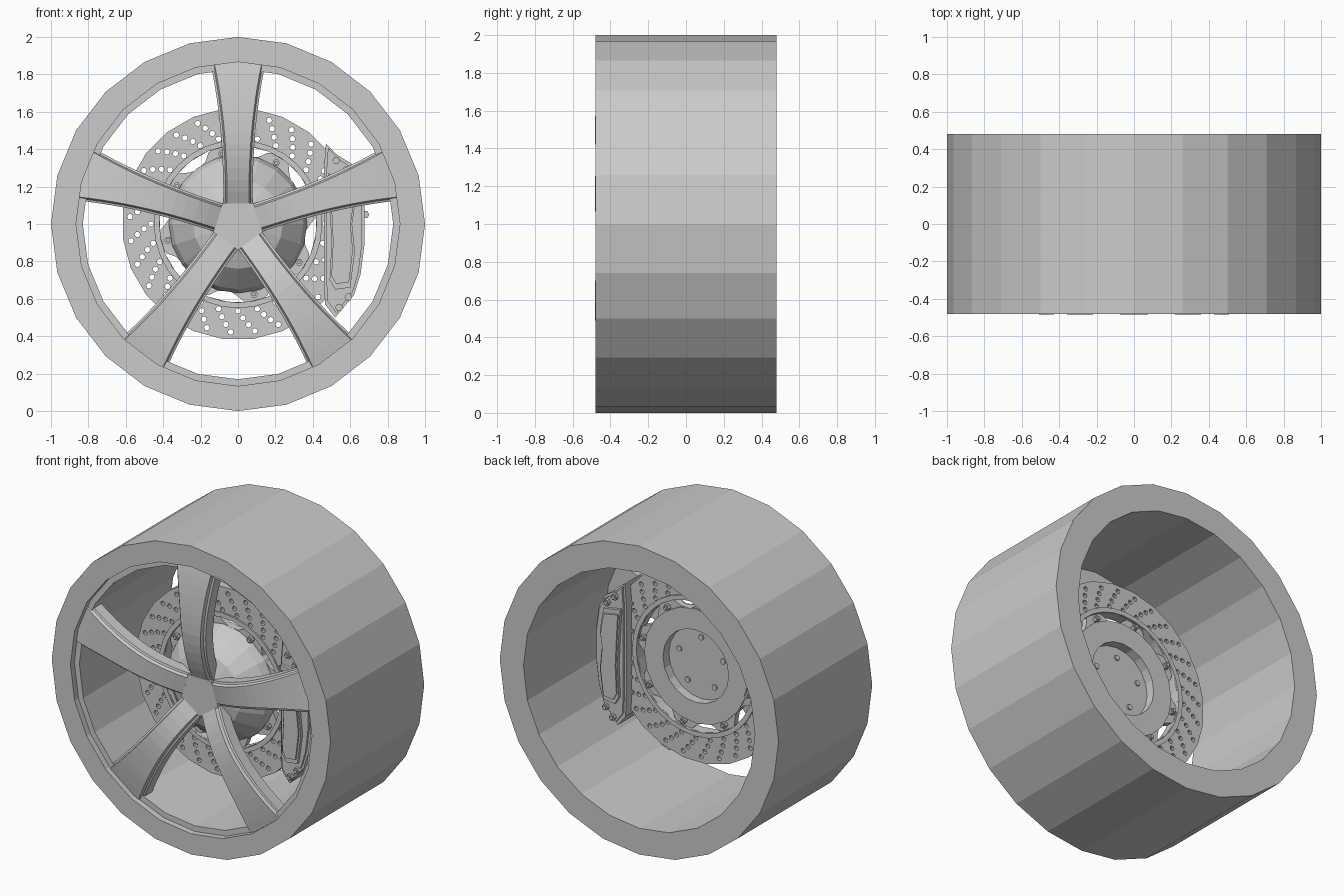
import bpy, bmesh
from math import sin, cos, pi, radians
from mathutils import Matrix, Vector

cube = bpy.data.objects.get("Cube")
if cube:
    bpy.data.objects.remove(cube, do_unlink=True)

grey = bpy.data.materials.new("metal grey")
grey.use_nodes = True
GREY = (0.6, 0.6, 0.6, 1)
grey.diffuse_color = GREY
grey.node_tree.nodes["Principled BSDF"].inputs["Base Color"].default_value = GREY


def finish(bm, name):
    """Turn a bmesh around the axle into an object raised to axle height."""
    bmesh.ops.recalc_face_normals(bm, faces=bm.faces)
    mesh = bpy.data.meshes.new(name)
    bm.to_mesh(mesh)
    bm.free()
    mesh.materials.append(grey)
    ob = bpy.data.objects.new(name, mesh)
    ob.location.z = 1
    bpy.context.collection.objects.link(ob)
    return ob


def skin(bm, rings, close_rings):
    """Bridge rows of points with quads; each row is a closed loop."""
    rows = [[bm.verts.new(p) for p in ring] for ring in rings]
    n = len(rows[0])
    pairs = list(zip(rows, rows[1:]))
    if close_rings:
        pairs.append((rows[-1], rows[0]))
    for a, b in pairs:
        for i in range(n):
            j = (i + 1) % n
            bm.faces.new((a[i], a[j], b[j], b[i]))
    if not close_rings:
        bm.faces.new(rows[0])
        bm.faces.new(rows[-1])


def lathe(name, profile, sides, closed, phase=0):
    """Spin (radius, y) points around the axle."""
    bm = bmesh.new()
    angles = [phase + 2 * pi * i / sides for i in range(sides)]
    skin(bm, [[(r * cos(a), y, r * sin(a)) for a in angles] for r, y in profile], closed)
    return finish(bm, name)


def plate(bm, outline, y0, y1):
    """Extrude an (x, z) outline along y."""
    skin(bm, [[(x, y, z) for x, z in outline] for y in (y0, y1)], False)


def circle(x, z, r, sides):
    return [(x + r * cos(2 * pi * i / sides), z + r * sin(2 * pi * i / sides))
            for i in range(sides)]


def scaled(outline, sx, sz):
    cx = sum(p[0] for p in outline) / len(outline)
    cz = sum(p[1] for p in outline) / len(outline)
    return [(cx + (x - cx) * sx, cz + (z - cz) * sz) for x, z in outline]


# Rim barrel with a stepped front lip
lathe("rim", [(1, -.48), (1, .48), (.83, .48), (.83, -.44), (.866, -.44), (.866, -.48)], 24, True)

# Five flared, arched spokes with chamfered front edges
bm = bmesh.new()
STEPS = 12
for k in range(5):
    turn = Matrix.Rotation(2 * pi * k / 5, 3, 'Y')
    rings = []
    for s in range(STEPS + 1):
        t = s / STEPS
        r = .11 + .755 * t
        half = .078 + .07 * t ** 2.3
        bend = .27 if r > .48 else .65
        y = -.483 + bend * (r - .48) ** 2
        section = [(-half + .02, y), (half - .02, y), (half - .012, y + .02), (half, y + .025),
                   (half, y + .1), (-half, y + .1), (-half, y + .025), (-half + .012, y + .02)]
        rings.append([turn @ Vector((x, d, r)) for x, d in section])
    skin(bm, rings, False)
finish(bm, "spokes")

# Pentagon joining the spokes
lathe("centre_cap", [(.14, -.394), (.14, -.29)], 5, False, radians(54))

# Faceted hub dome with a recessed back
lathe("hub", [(0.1, -.37), (.24, -.32), (.35, -.21), (.37, -.16), (.37, -.10),
              (.235, -.10), (.235, -.16), (.1, -.16)], 20, False)

# Wheel studs on the recessed back
bm = bmesh.new()
for k in range(5):
    a = radians(18 + 72 * k)
    plate(bm, circle(.165 * cos(a), .165 * sin(a), .018, 8), -.17, -.15)
finish(bm, "hub_studs")

# Brake disc, drilled with swept rows of holes
disc = lathe("brake_disc", [(.62, -.16), (.62, -.10), (.42, -.10), (.42, -.16)], 24, True, radians(7.5))
bm = bmesh.new()
for row in range(28):
    for n in range(4):
        a = 2 * pi * row / 28 + radians(3 * n)
        r = .465 + .038 * n
        plate(bm, circle(r * cos(a), r * sin(a), .015, 8), -.2, -.05)
cutter = finish(bm, "disc_hole_cutter")
cutter.hide_render = True
cutter.hide_viewport = True
drill = disc.modifiers.new("drill", 'BOOLEAN')
drill.operation = 'DIFFERENCE'
drill.solver = 'EXACT'
drill.object = cutter

# Raised inner ring of the disc
lathe("disc_inner_ring", [(.45, -.17), (.45, -.09), (.42, -.09), (.42, -.17)], 32, True)

# Scalloped carrier between hub and disc, leaving lens-shaped gaps
bm = bmesh.new()
PHASE = radians(13)
rings = []
for r_in, y in ((True, -.15), (False, -.15), (False, -.11), (True, -.11)):
    ring = []
    for i in range(64):
        a = 2 * pi * i / 64
        wave = max(0, cos(8 * (a - PHASE)) * .6 + .4)
        r = .33 if r_in else .366 + .064 * min(1, wave * 1.3)
        ring.append((r * cos(a), y, r * sin(a)))
    rings.append(ring)
skin(bm, rings, True)
finish(bm, "disc_carrier")

# Carrier bolts, showing on both sides
bm = bmesh.new()
for k in range(8):
    a = PHASE + k * pi / 4
    x, z = .385 * cos(a), .385 * sin(a)
    plate(bm, circle(x, z, .02, 6), -.175, -.085)
    plate(bm, circle(x, z, .011, 8), -.185, -.075)
finish(bm, "carrier_bolts")

# Brake caliper body with raised pads front and back
body = [(.47, .43), (.53, .37), (.61, .32), (.655, .24), (.675, .1), (.675, -.12),
        (.655, -.27), (.62, -.38), (.52, -.5), (.465, -.43), (.46, -.3), (.46, .3)]
pad = [(.48, .27), (.6, .25), (.625, .1), (.61, 0), (.625, -.15), (.6, -.34),
       (.52, -.35), (.49, -.3), (.5, -.1), (.49, .1)]
bm = bmesh.new()
plate(bm, body, -.215, -.045)
plate(bm, scaled(body, .88, .95), -.23, -.03)
finish(bm, "caliper_body")
bm = bmesh.new()
plate(bm, pad, -.25, -.01)
plate(bm, scaled(pad, .85, .9), -.26, 0)
finish(bm, "caliper_pads")

# Caliper bolts and the small bleed nipple on its outer edge
bm = bmesh.new()
for x, z in ((.525, .34), (.58, .29), (.59, -.39), (.54, -.445)):
    plate(bm, circle(x, z, .021, 6), -.25, -.01)
    plate(bm, circle(x, z, .012, 8), -.258, -.002)
plate(bm, circle(.68, .05, .022, 6), -.15, -.11)
finish(bm, "caliper_bolts")
